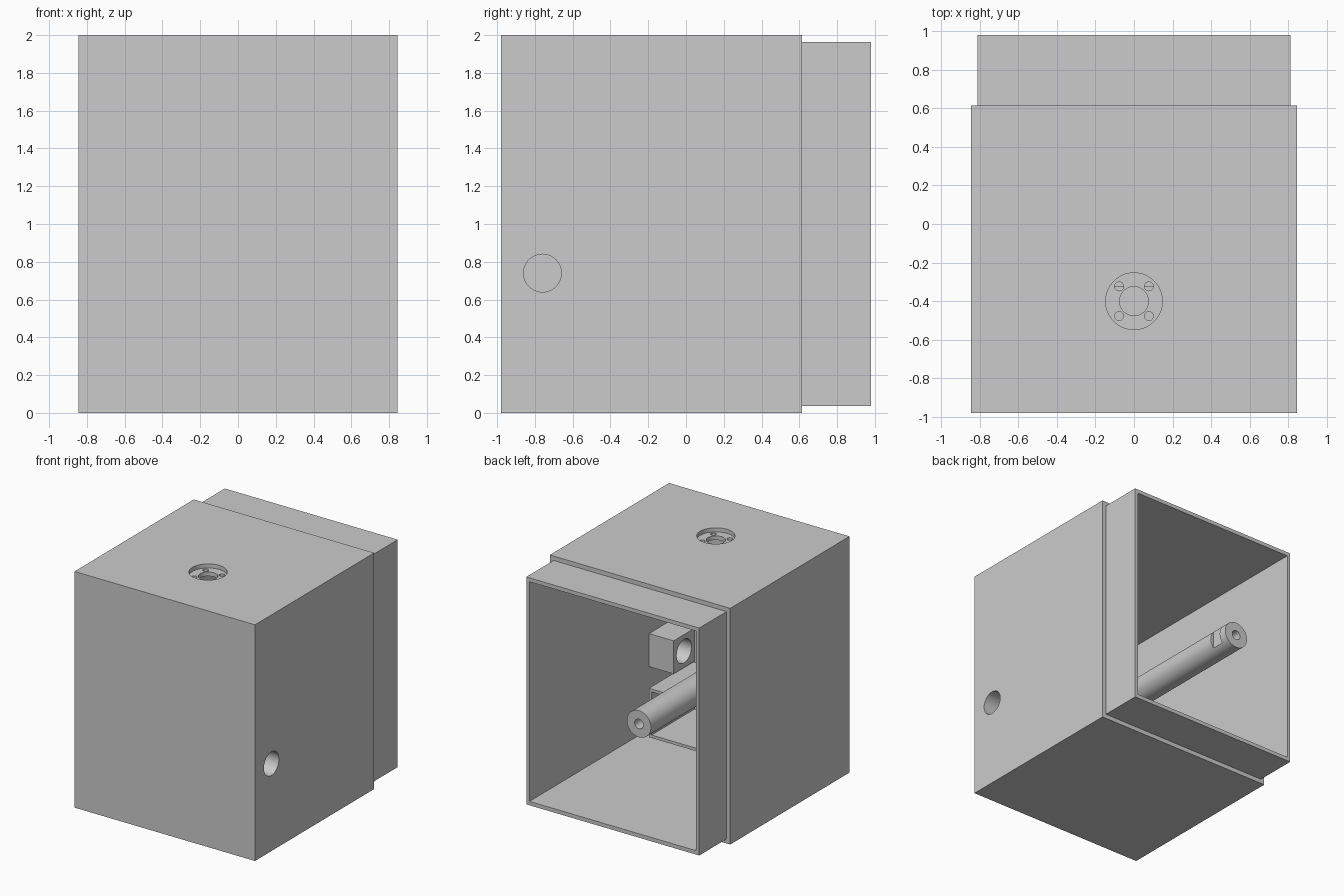
import bpy
import math
from mathutils import Vector

old = bpy.data.objects.get("Cube")
if old:
    bpy.data.objects.remove(old, do_unlink=True)

grey = bpy.data.materials.new("plain grey")
grey.use_nodes = True
grey.diffuse_color = (0.6, 0.6, 0.6, 1)
grey.node_tree.nodes["Principled BSDF"].inputs["Base Color"].default_value = (0.6, 0.6, 0.6, 1)


def box(name, low, high):
    low, high = Vector(low), Vector(high)
    bpy.ops.mesh.primitive_cube_add(size=1, location=(low + high) / 2)
    obj = bpy.context.object
    obj.name = name
    obj.scale = high - low
    bpy.ops.object.transform_apply(location=True, rotation=True, scale=True)
    obj.data.materials.append(grey)
    return obj


def cylinder(name, start, end, radius, sides=48):
    start, end = Vector(start), Vector(end)
    axis = end - start
    bpy.ops.mesh.primitive_cylinder_add(
        vertices=sides, radius=radius, depth=axis.length, location=(start + end) / 2,
        rotation=axis.to_track_quat("Z", "Y").to_euler())
    obj = bpy.context.object
    obj.name = name
    bpy.ops.object.transform_apply(location=True, rotation=True, scale=True)
    obj.data.materials.append(grey)
    return obj


def cut(obj, *cutters):
    """Subtract each cutter in turn and throw it away."""
    for cutter in cutters:
        bpy.ops.object.select_all(action="DESELECT")
        obj.select_set(True)
        bpy.context.view_layer.objects.active = obj
        mod = obj.modifiers.new("cut", "BOOLEAN")
        mod.operation = "DIFFERENCE"
        mod.solver = "EXACT"
        mod.object = cutter
        bpy.ops.object.modifier_apply(modifier=mod.name)
        bpy.data.objects.remove(cutter, do_unlink=True)


def smooth(obj):
    bpy.ops.object.select_all(action="DESELECT")
    obj.select_set(True)
    bpy.context.view_layer.objects.active = obj
    bpy.ops.object.shade_smooth_by_angle(angle=math.radians(30))


def cable_cutter():
    return cylinder("cable_cutter", (0.4, -0.76, 0.74), (1, -0.76, 0.74), 0.1)


# Housing, open at the back
inner_low, inner_high = (-0.78, -0.91, 0.07), (0.78, 1.2, 1.93)
housing = box("housing", (-0.845, -0.98, 0), (0.845, 0.615, 2))
cut(housing, box("cavity", inner_low, inner_high), cable_cutter())

# Round recess in the roof with a centre hole and four screw holes
cut(housing,
    cylinder("recess", (0, -0.4, 1.965), (0, -0.4, 2.1), 0.147, 64),
    cylinder("centre_hole", (0, -0.4, 1.8), (0, -0.4, 2.1), 0.075))
for sx in (-1, 1):
    for sy in (-1, 1):
        x, y = sx * 0.077, -0.4 + sy * 0.077
        cut(housing, cylinder("screw_hole", (x, y, 1.8), (x, y, 2.1), 0.023, 24))
smooth(housing)

# Narrower sleeve standing out of the back
sleeve = box("rear_sleeve", (-0.81, 0.59, 0.037), (0.81, 0.98, 1.963))
cut(sleeve, box("sleeve_cavity", (-0.78, 0.3, 0.07), (0.78, 1.2, 1.93)))

# Block behind the side hole
block = box("side_hole_block", (0.55, -0.9, 0.6), (0.79, -0.62, 0.88))
cut(block, cable_cutter())
smooth(block)

# Thin-walled holder on the front wall, open to the back
holder = box("inner_holder", (-0.575, -0.92, 0.17), (0.575, -0.325, 0.585))
cut(holder, box("holder_cavity", (-0.55, -0.9, 0.195), (0.55, 0, 0.56)))

# Long rod with a bored end and a flat on one side
rod_x = -0.245
rod = cylinder("rod", (rod_x, -0.93, 1), (rod_x, 0.98, 1), 0.113)
cut(rod,
    cylinder("bore", (rod_x, 0.6, 1), (rod_x, 1.1, 1), 0.04, 32),
    box("flat_cutter", (rod_x + 0.085, 0.8, 0.8), (rod_x + 0.2, 0.91, 1.2)))
smooth(rod)
